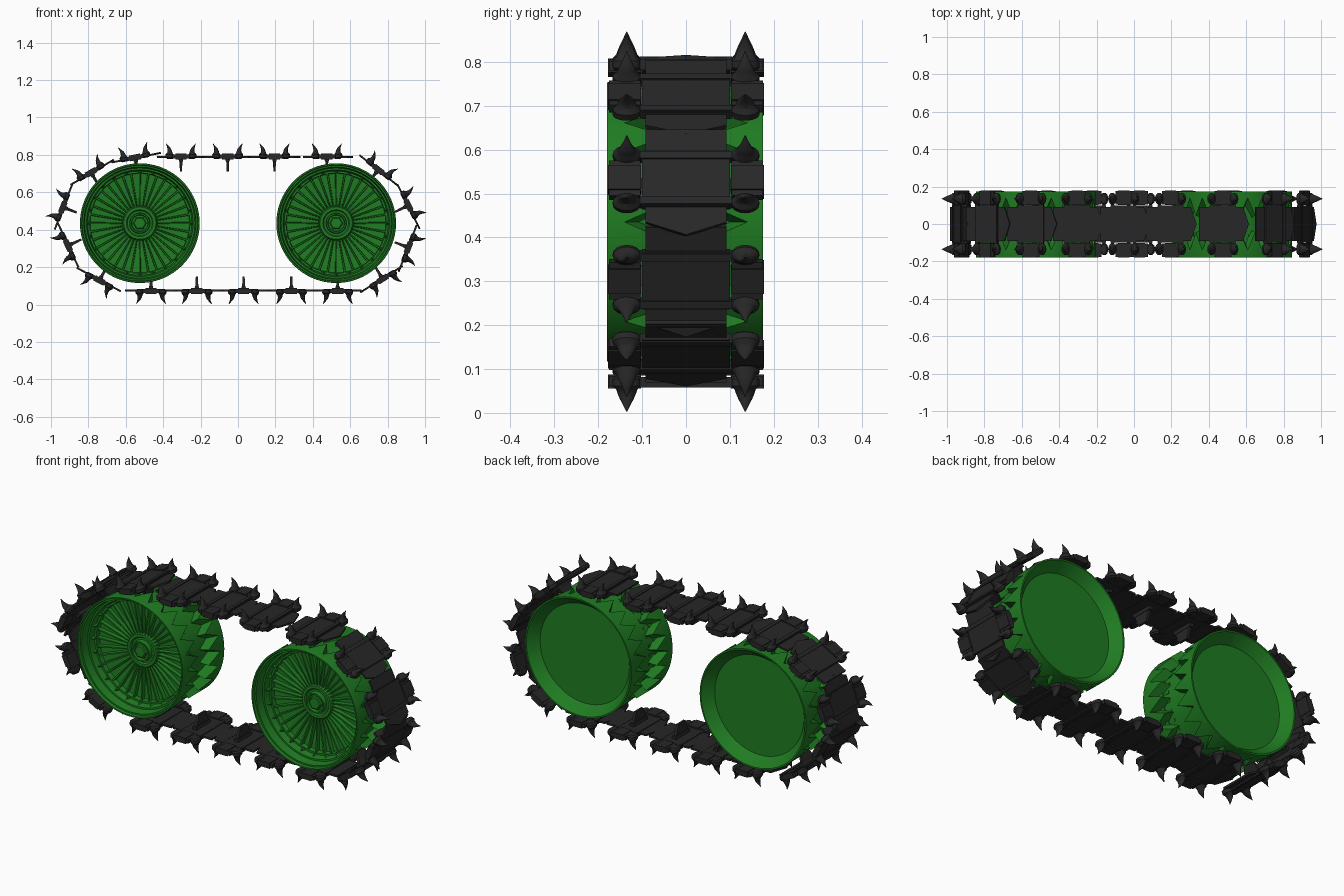
import bpy, bmesh
from math import sin, cos, pi, atan2
from mathutils import Matrix, Vector

if "Cube" in bpy.data.objects:
    bpy.data.objects.remove(bpy.data.objects["Cube"])


def material(name, rgb):
    m = bpy.data.materials.new(name)
    m.diffuse_color = (*rgb, 1)
    m.use_nodes = True
    m.node_tree.nodes["Principled BSDF"].inputs["Base Color"].default_value = m.diffuse_color
    return m


GREEN = material("green_metal", (0.014, 0.2, 0.016))
BLACK = material("black_steel", (0.02, 0.02, 0.02))


def finish(bm, name, mat):
    bmesh.ops.recalc_face_normals(bm, faces=bm.faces)
    me = bpy.data.meshes.new(name)
    bm.to_mesh(me)
    bm.free()
    me.materials.append(mat)
    return me


def place(name, me, matrix, smooth=True):
    ob = bpy.data.objects.new(name, me)
    bpy.context.collection.objects.link(ob)
    ob.matrix_world = matrix
    if smooth:
        bpy.context.view_layer.objects.active = ob
        ob.select_set(True)
        bpy.ops.object.shade_smooth_by_angle(angle=0.6)
        ob.select_set(False)
    return ob


def box(bm, x, y, z, taper=(1, 1)):
    """Box from ranges; taper scales the lower face in x and y."""
    cx, cy = sum(x) / 2, sum(y) / 2
    hx, hy = (x[1] - x[0]) / 2, (y[1] - y[0]) / 2
    rings = []
    for zz, tx, ty in ((z[0], *taper), (z[1], 1, 1)):
        rings.append([bm.verts.new((cx + a * hx * tx, cy + b * hy * ty, zz))
                      for a, b in ((-1, -1), (1, -1), (1, 1), (-1, 1))])
    skin(bm, rings)


def skin(bm, rings):
    """Bridge equal rings and cap both ends."""
    n = len(rings[0])
    for a, b in zip(rings, rings[1:]):
        for i in range(n):
            j = (i + 1) % n
            bm.faces.new((a[i], a[j], b[j], b[i]))
    bm.faces.new(rings[0])
    bm.faces.new(rings[-1])


def lathe(bm, profile, n=96):
    """Rings about y; each point is (y, radius, zigzag shift in y)."""
    skin(bm, [[bm.verts.new((r * cos(2 * pi * i / n),
                             y + zig * (1 - abs(i % 4 - 2) / 2),
                             r * sin(2 * pi * i / n))) for i in range(n)]
              for y, r, zig in profile])


# wheel drum with deep recessed faces and a toothed centre groove
def drum_mesh():
    bm = bmesh.new()
    lathe(bm, [(-.045, .06, 0), (-.06, .265, 0), (-.085, .268, 0), (-.085, .278, 0),
               (-.12, .285, 0), (-.12, .294, 0), (-.165, .3, 0), (-.165, .308, 0),
               (-.18, .311, 0), (-.18, .318, 0), (-.172, .32, 0), (-.14, .32, .095),
               (-.1, .272, .065), (.1, .272, -.065), (.14, .32, -.095), (.175, .32, 0),
               (.175, .312, 0), (.12, .268, 0)])
    return finish(bm, "wheel_drum", GREEN)


# radial spokes, tapered towards the hub
def spokes_mesh(count=36):
    bm = bmesh.new()
    for k in range(count):
        rot = Matrix.Rotation(2 * pi * k / count, 3, 'Y')
        rings = []
        for x, w, y in ((.075, .004, -.07), (.275, .007, -.08)):
            rings.append([bm.verts.new(rot @ Vector(p)) for p in
                          ((x, -.044, -w), (x, y, -w * .6), (x, y, w * .6), (x, -.044, w))])
        skin(bm, rings)
    return finish(bm, "wheel_spokes", GREEN)


# stepped hub with a hexagonal cap
def hub_mesh():
    bm = bmesh.new()
    lathe(bm, [(-.042, .095, 0), (-.067, .092, 0), (-.075, .086, 0), (-.075, .072, 0),
               (-.067, .066, 0), (-.067, .056, 0), (-.09, .053, 0), (-.09, .046, 0),
               (-.075, .042, 0)], 48)
    lathe(bm, [(-.07, .036, 0), (-.09, .036, 0), (-.094, .03, 0)], 6)
    return finish(bm, "wheel_hub", GREEN)


# one track link: x along the track, z outwards
def link_mesh():
    bm = bmesh.new()
    # thin web with one pointed end
    outline = [(-.128, -.092), (-.128, .092), (.108, .092), (.14, 0), (.108, -.092)]
    skin(bm, [[bm.verts.new((x, y, z)) for x, y in outline] for z in (-.006, .004)])
    # raised central plate, cross bars and side ears
    box(bm, (-.07, .07), (-.1, .1), (-.008, .011))
    for s in (-1, 1):
        box(bm, (s * .058 - .009, s * .058 + .009), (-.105, .105), (-.009, .015))
        box(bm, (-.045, .045), (s * .14 - .036, s * .14 + .036), (-.01, .012))
        box(bm, (-.03, .03), (s * .14 - .038, s * .14 + .038), (-.014, .017))
    # inner guide horn
    box(bm, (-.014, .014), (-.06, .06), (-.025, -.006), (.7, 1))
    box(bm, (-.008, .008), (-.05, .05), (-.078, -.024), (.7, .6))
    # hooked claws
    n = 16
    for sx in (-1, 1):
        for sy in (-1, 1):
            rings = []
            for x, z, rx, ry in ((.058, -.011, .015, .026), (.06, -.004, .022, .032),
                                 (.061, .012, .022, .032), (.061, .02, .016, .024),
                                 (.061, .029, .012, .021), (.063, .041, .009, .016),
                                 (.069, .054, .005, .009), (.079, .07, .001, .001)):
                rings.append([bm.verts.new((sx * (x + rx * cos(2 * pi * i / n)),
                                            sy * .135 + ry * sin(2 * pi * i / n),
                                            z - .4 * rx * cos(2 * pi * i / n) * (z > .025)))
                              for i in range(n)])
            skin(bm, rings)
    return finish(bm, "track_link", BLACK)


# wheels
parts = {"drum": drum_mesh(), "spokes": spokes_mesh(), "hub": hub_mesh()}
for side, x in (("left", -.525), ("right", .525)):
    for part, me in parts.items():
        place(f"{side}_wheel_{part}", me, Matrix.Translation((x, 0, .435)), part != "spokes")

# track: link centre and tangent, clockwise as seen from the front
path = [(-.55, .785, .97, .19), (-.305, .79, 1, 0), (-.055, .79, 1, 0), (.195, .79, 1, 0),
        (.475, .79, 1, 0), (.75, .72, .78, -.62), (.91, .53, .45, -.9),
        (.91, .305, -.36, -.93), (.773, .138, -.85, -.53), (.533, .073, -1, 0),
        (.285, .073, -1, 0), (.03, .073, -1, 0), (-.22, .073, -1, 0), (-.465, .073, -1, 0),
        (-.74, .13, -.88, .47), (-.908, .315, -.42, .9), (-.935, .52, .36, .93),
        (-.785, .705, .86, .5)]
link = link_mesh()
for i, (x, z, tx, tz) in enumerate(path):
    place(f"track_link_{i + 1}", link,
          Matrix.Translation((x, 0, z)) @ Matrix.Rotation(atan2(-tz, tx), 4, 'Y'))
